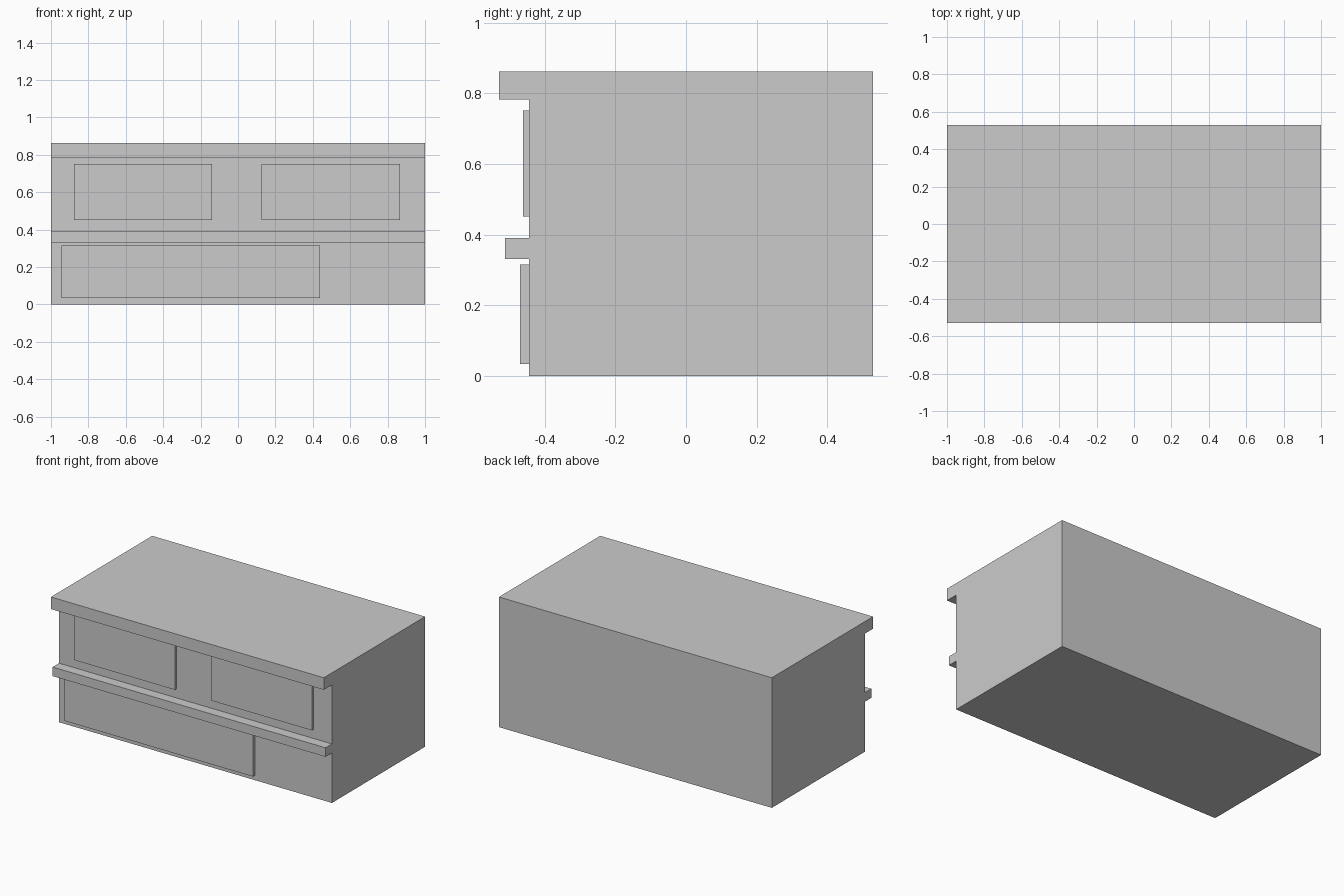
import bpy, bmesh

if "Cube" in bpy.data.objects:
    bpy.data.objects.remove(bpy.data.objects["Cube"])

FRONT, BACK, TOP = -0.445, 0.53, 0.862


def finish(name, bm):
    bmesh.ops.recalc_face_normals(bm, faces=bm.faces)
    mesh = bpy.data.meshes.new(name)
    bm.to_mesh(mesh)
    bm.free()
    obj = bpy.data.objects.new(name, mesh)
    bpy.context.collection.objects.link(obj)
    return obj


def extrude_x(name, profile, x0, x1):
    """Extrude a (y, z) side profile from x0 to x1."""
    bm = bmesh.new()
    face = bm.faces.new([bm.verts.new((x0, y, z)) for y, z in profile])
    new = bmesh.ops.extrude_face_region(bm, geom=[face])["geom"]
    verts = [v for v in new if isinstance(v, bmesh.types.BMVert)]
    bmesh.ops.translate(bm, verts=verts, vec=(x1 - x0, 0, 0))
    return finish(name, bm)


def front_panel(name, x0, x1, z0, z1, y):
    """Raised panel set slightly into the front face."""
    back = FRONT + 0.002
    return extrude_x(name, [(y, z0), (back, z0), (back, z1), (y, z1)], x0, x1)


# Cabinet body with overhanging top lip and middle ledge
extrude_x("cabinet_body", [
    (BACK, 0), (BACK, TOP), (-0.53, TOP), (-0.53, 0.782), (FRONT, 0.782),
    (FRONT, 0.391), (-0.512, 0.391), (-0.512, 0.331), (FRONT, 0.331), (FRONT, 0),
], -1, 1)

# Two upper panels and one wide lower panel
front_panel("upper_panel_left", -0.878, -0.139, 0.451, 0.752, -0.462)
front_panel("upper_panel_right", 0.126, 0.865, 0.451, 0.752, -0.462)
front_panel("lower_panel", -0.943, 0.438, 0.034, 0.315, -0.47)
